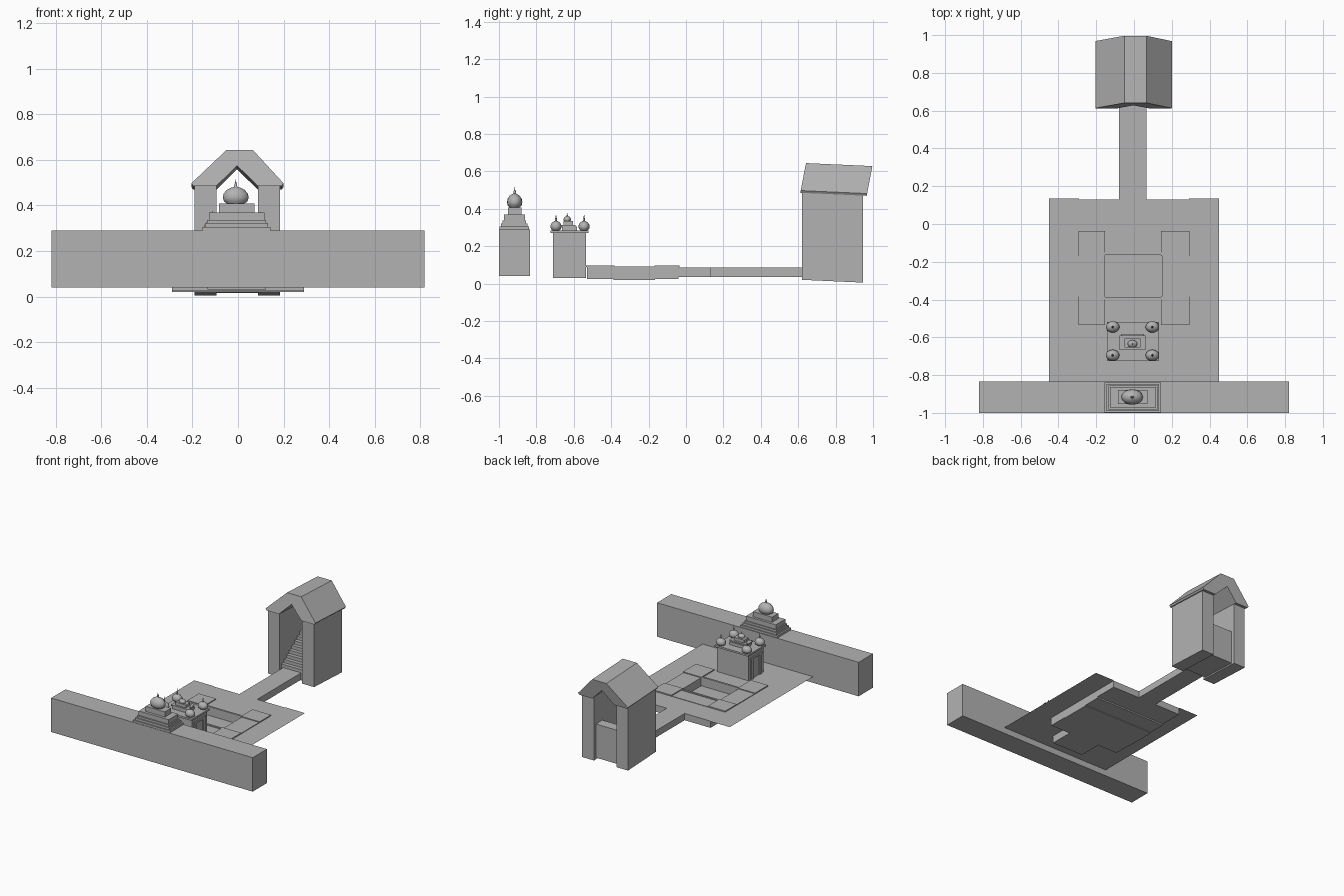
import bpy, bmesh, math
from mathutils import Vector

if "Cube" in bpy.data.objects:
    bpy.data.objects.remove(bpy.data.objects["Cube"])

stone = bpy.data.materials.new("grey stone")
stone.diffuse_color = (0.45, 0.45, 0.45, 1)
stone.use_nodes = True
stone.node_tree.nodes["Principled BSDF"].inputs["Base Color"].default_value = stone.diffuse_color


def finish(name, bm):
    bmesh.ops.recalc_face_normals(bm, faces=bm.faces)
    me = bpy.data.meshes.new(name)
    bm.to_mesh(me)
    bm.free()
    me.materials.append(stone)
    ob = bpy.data.objects.new(name, me)
    bpy.context.collection.objects.link(ob)
    return ob


def prism(name, pts, axis, a, b):
    """Extrude a closed profile along axis ('x', 'y' or 'z') from a to b."""
    put = {"x": lambda p, t: (t, p[0], p[1]),
           "y": lambda p, t: (p[0], t, p[1]),
           "z": lambda p, t: (p[0], p[1], t)}[axis]
    bm = bmesh.new()
    lo = [bm.verts.new(put(p, a)) for p in pts]
    hi = [bm.verts.new(put(p, b)) for p in pts]
    bm.faces.new(lo)
    bm.faces.new(hi[::-1])
    for i in range(len(pts)):
        j = (i + 1) % len(pts)
        bm.faces.new((lo[i], lo[j], hi[j], hi[i]))
    return finish(name, bm)


def box(name, x0, x1, y0, y1, z0, z1):
    return prism(name, [(x0, y0), (x1, y0), (x1, y1), (x0, y1)], "z", z0, z1)


def sheet(name, x0, x1, y0, y1, z):
    bm = bmesh.new()
    bm.faces.new([bm.verts.new(p) for p in
                  ((x0, y0, z), (x1, y0, z), (x1, y1, z), (x0, y1, z))])
    return finish(name, bm)


def dome(name, x, y, z0, rx, ry, h, spire):
    """Bulbous dome with a thin spire, turned around z."""
    prof = [(0.55, 0), (0.6, 0.08), (0.9, 0.22), (1, 0.45), (0.92, 0.68),
            (0.68, 0.88), (0.35, 1.0), (0.2, 1.04)]
    bm = bmesh.new()
    n = 16
    rings = []
    top = [(r, z0 + f * h) for r, f in prof]
    top += [(0.13, z0 + 1.04 * h + spire * 0.15), (0.16, z0 + 1.04 * h + spire * 0.3),
            (0.07, z0 + 1.04 * h + spire * 0.5), (0.01, z0 + h + spire)]
    for k, (r, z) in enumerate(top):
        ax, ay = (rx, ry) if k < len(prof) - 1 else (min(rx, ry),) * 2
        rings.append([bm.verts.new((x + r * ax * math.cos(2 * math.pi * i / n),
                                    y + r * ay * math.sin(2 * math.pi * i / n), z))
                      for i in range(n)])
    for p, q in zip(rings, rings[1:]):
        for i in range(n):
            j = (i + 1) % n
            bm.faces.new((p[i], p[j], q[j], q[i]))
    bm.faces.new(rings[0][::-1])
    bm.faces.new(rings[-1])
    ob = finish(name, bm)
    for o in bpy.context.selected_objects:
        o.select_set(False)
    ob.select_set(True)
    bpy.context.view_layer.objects.active = ob
    bpy.ops.object.shade_smooth_by_angle(angle=math.radians(40))


# Long front wall with stepped shrine on top
box("front_wall", -0.82, 0.82, -1.0, -0.835, 0.04, 0.29)
for i, (x0, x1, y0, y1, z0, z1) in enumerate([
        (-0.157, 0.143, -0.997, -0.84, 0.29, 0.305),
        (-0.145, 0.132, -0.99, -0.847, 0.305, 0.322),
        (-0.136, 0.124, -0.982, -0.855, 0.322, 0.337),
        (-0.127, 0.116, -0.972, -0.862, 0.337, 0.37),
        (-0.084, 0.072, -0.952, -0.88, 0.37, 0.408)]):
    box(f"shrine_tier_{i + 1}", x0, x1, y0, y1, z0, z1)
dome("shrine_dome", -0.01, -0.916, 0.4, 0.057, 0.041, 0.078, 0.037)

# Thin courtyard floor
TOP = 0.085
sheet("floor_front", -0.45, 0.45, -0.835, -0.53, TOP)
sheet("floor_left", -0.45, -0.29, -0.53, 0.135, TOP)
sheet("floor_right", 0.29, 0.45, -0.53, 0.135, TOP)
box("terrace", -0.29, 0.29, -0.04, 0.13, 0.035, TOP)
box("path", -0.08, 0.065, 0.13, 0.64, 0.035, TOP)

# Sunken pool with raised corner blocks
PX0, PX1, PY0, PY1 = -0.157, 0.147, -0.387, -0.165
for nx, x0, x1 in (("left", -0.29, PX0), ("right", PX1, 0.29)):
    for ny, y0, y1 in (("front", -0.53, PY0), ("back", PY1, -0.04)):
        box(f"pool_corner_{ny}_{nx}", x0, x1, y0, y1, 0.025, 0.09)
        box(f"pool_cap_{ny}_{nx}", x0 - 0.004, x1 + 0.004, y0 - 0.004, y1 + 0.004, 0.089, 0.096)
    box(f"pool_side_{nx}", x0, x1, PY0, PY1, 0.02, 0.09)
box("pool_front", PX0, PX1, -0.53, PY0, 0.025, 0.088)
box("pool_back", PX0, PX1, PY1, -0.04, 0.025, 0.088)
box("pool_floor", PX0, PX1, PY0, PY1, 0.02, 0.03)
for nm, y0, y1 in (("front", PY0 - 0.014, PY0), ("back", PY1, PY1 + 0.014)):
    box(f"pool_rim_{nm}", PX0, PX1, y0, y1, 0.088, 0.095)

# Temple body with side doors and cornice
box("temple_body", -0.133, 0.122, -0.71, -0.535, 0.03, 0.27)
for nm, x, s in (("left", -0.133, -1), ("right", 0.122, 1)):
    for k, y in enumerate((-0.672, -0.573)):
        box(f"door_post_{nm}_{k + 1}", min(x, x + s * 0.008), max(x, x + s * 0.008),
            y - 0.012, y + 0.012, TOP, 0.23)
    box(f"door_lintel_{nm}", min(x, x + s * 0.008), max(x, x + s * 0.008),
        -0.69, -0.555, 0.23, 0.245)
box("temple_cornice", -0.143, 0.132, -0.724, -0.52, 0.27, 0.283)
box("temple_roof_base", -0.07, 0.053, -0.663, -0.583, 0.283, 0.305)
box("temple_roof_step", -0.078, 0.06, -0.668, -0.59, 0.305, 0.313)
box("temple_roof_top", -0.05, 0.035, -0.655, -0.605, 0.313, 0.335)
dome("temple_centre_dome", -0.008, -0.635, 0.328, 0.026, 0.02, 0.032, 0.018)
for nx, x in (("left", -0.113), ("right", 0.097)):
    for ny, y in (("front", -0.695), ("back", -0.545)):
        dome(f"turret_{ny}_{nx}", x, y, 0.28, 0.036, 0.03, 0.053, 0.042)


# Gate house, leaning slightly down toward the back
def lean(ob, roof=False):
    for v in ob.data.vertices:
        if roof:
            v.co.y += (v.co.z - 0.49) * 0.19
        v.co.z -= 0.045 * (v.co.y - 0.62)


for nm, x0, x1 in (("left", -0.19, -0.095), ("right", 0.087, 0.185)):
    lean(box(f"gate_pillar_{nm}", x0, x1, 0.62, 0.945, 0.02, 0.495))
lean(prism("gate_roof", [(-0.205, 0.497), (-0.05, 0.645), (0.065, 0.645), (0.2, 0.497),
                         (0.192, 0.485), (0.087, 0.485), (-0.004, 0.575),
                         (-0.095, 0.485), (-0.197, 0.485)], "y", 0.612, 0.967), True)

# Stairs rising through the gate
steps = [(0.64, 0.03)]
N = 8
for i in range(N):
    y = 0.64 + i * 0.03
    z = TOP + (i + 1) * 0.024
    steps += [(y, z), (y + 0.03, z)]
steps += [(0.92, TOP + N * 0.024), (0.92, 0.03)]
lean(prism("gate_stairs", steps, "x", -0.095, 0.087))
